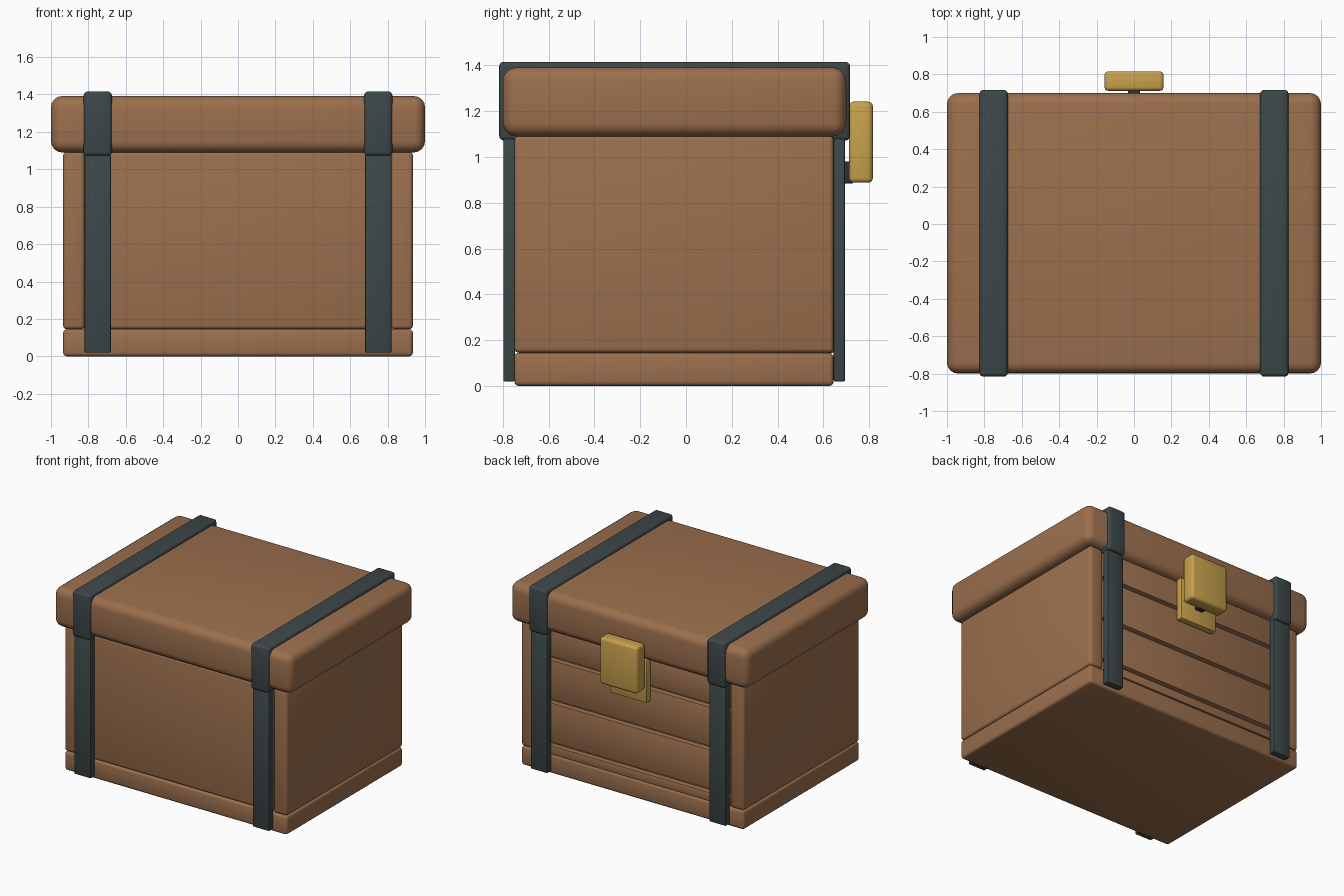
import bpy, math

if "Cube" in bpy.data.objects:
    bpy.data.objects.remove(bpy.data.objects["Cube"])


def material(name, rgb):
    m = bpy.data.materials.new(name)
    m.diffuse_color = (*rgb, 1)
    m.use_nodes = True
    m.node_tree.nodes["Principled BSDF"].inputs["Base Color"].default_value = m.diffuse_color
    return m


WOOD = material("wood", (0.33, 0.16, 0.075))
IRON = material("iron", (0.047, 0.064, 0.066))
BRASS = material("brass", (0.58, 0.36, 0.075))
DARK = material("dark_metal", (0.03, 0.03, 0.03))


def block(name, x, y, z, mat, bevel=0.02, segments=3):
    """Bevelled box from (min, max) ranges."""
    bpy.ops.mesh.primitive_cube_add(size=1, location=[(a + b) / 2 for a, b in (x, y, z)])
    ob = bpy.context.object
    ob.name = name
    ob.scale = [b - a for a, b in (x, y, z)]
    bpy.ops.object.transform_apply(location=False, rotation=False, scale=True)
    ob.data.materials.append(mat)
    if bevel:
        mod = ob.modifiers.new("bevel", 'BEVEL')
        mod.width = bevel
        mod.segments = segments
        bpy.ops.object.modifier_apply(modifier=mod.name)
        bpy.ops.object.shade_smooth_by_angle(angle=math.radians(35))
    return ob


# Base board and lid
block("base", (-0.935, 0.935), (-0.75, 0.645), (0, 0.145), WOOD)
block("lid", (-1, 1), (-0.8, 0.7), (1.09, 1.392), WOOD, 0.06, 4)

# Side walls, whose ends show as corner posts
for side, s in (("left", -1), ("right", 1)):
    block(side + "_wall", sorted((s * 0.82, s * 0.935)), (-0.75, 0.645), (0.145, 1.093), WOOD)

# Plain front wall, and backing behind the plank gaps
block("front_wall", (-0.81, 0.81), (-0.75, -0.64), (0.145, 1.093), WOOD)
block("back_lining", (-0.83, 0.83), (0.56, 0.605), (0.14, 1.095), WOOD, 0)

# Horizontal planks
gaps = [0.145, 0.225, 0.55, 0.875, 1.10]
for i in range(4):
    low = gaps[i] + (0.013 if i else 0)
    block(f"plank_{i + 1}", (-0.81, 0.81), (0.585, 0.645), (low, gaps[i + 1] - 0.013), WOOD, 0.006, 2)

# Iron straps: uprights front and back, and a band around the lid
for side, c in (("left", -0.75), ("right", 0.75)):
    x = (c - 0.07, c + 0.07)
    block(side + "_front_strap", x, (-0.798, -0.748), (0.02, 1.08), IRON, 0.006, 2)
    block(side + "_back_strap", x, (0.645, 0.695), (0.02, 1.08), IRON, 0.006, 2)
    block(side + "_lid_strap", (c - 0.075, c + 0.075), (-0.816, 0.717), (1.072, 1.416), IRON)

# Lock plate, staple and hasp
block("lock_plate", (-0.157, 0.157), (0.642, 0.695), (0.775, 1.10), BRASS, 0.01, 2)
block("lock_staple", (-0.032, 0.032), (0.68, 0.73), (0.885, 0.98), DARK, 0.004, 2)
block("lock_hasp", (-0.158, 0.158), (0.712, 0.816), (0.888, 1.242), BRASS)
